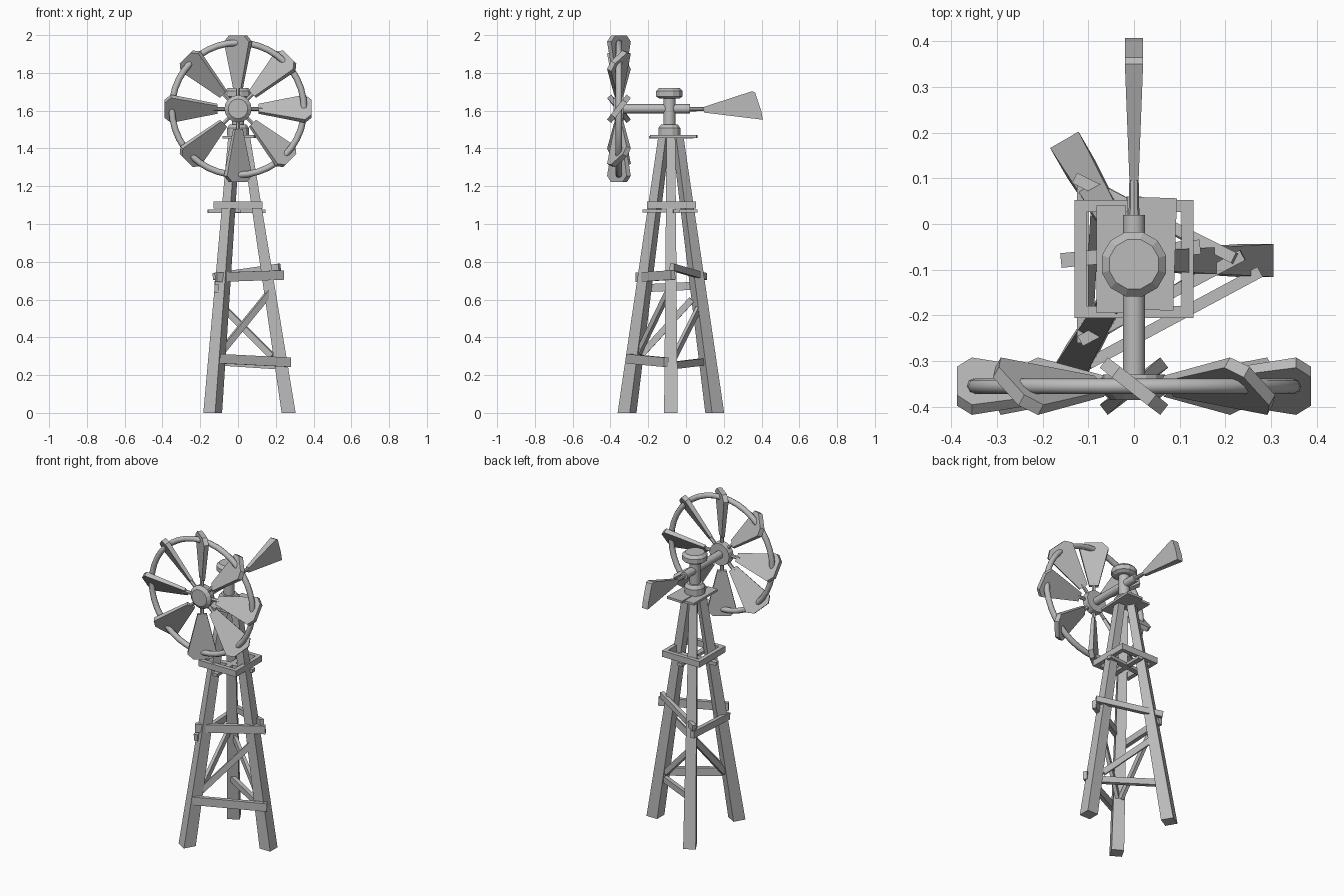
import bpy, bmesh, math
from mathutils import Vector as V

if "Cube" in bpy.data.objects:
    bpy.data.objects.remove(bpy.data.objects["Cube"])

grey = bpy.data.materials.new("weathered grey")
grey.diffuse_color = (0.5, 0.5, 0.5, 1)
grey.use_nodes = True
grey.node_tree.nodes["Principled BSDF"].inputs["Base Color"].default_value = grey.diffuse_color

CY = -0.08                      # tower axis in y
HUB = V((0, -0.355, 1.61))      # wheel centre


def loft(name, loops, smooth=False):
    """Skin matching closed loops and cap both ends."""
    bm = bmesh.new()
    rings = [[bm.verts.new(p) for p in loop] for loop in loops]
    n = len(rings[0])
    for a, b in zip(rings, rings[1:]):
        for i in range(n):
            j = (i + 1) % n
            bm.faces.new((a[i], a[j], b[j], b[i]))
    bm.faces.new(rings[0])
    bm.faces.new(rings[-1])
    bmesh.ops.recalc_face_normals(bm, faces=bm.faces)
    me = bpy.data.meshes.new(name)
    bm.to_mesh(me)
    bm.free()
    me.materials.append(grey)
    ob = bpy.data.objects.new(name, me)
    bpy.context.collection.objects.link(ob)
    if smooth:
        bpy.ops.object.select_all(action='DESELECT')
        ob.select_set(True)
        bpy.context.view_layer.objects.active = ob
        bpy.ops.object.shade_smooth_by_angle(angle=math.radians(40))
    return ob


def rect(c, u, v, w, h):
    return [c + u * (w / 2 * a) + v * (h / 2 * b)
            for a, b in ((-1, -1), (1, -1), (1, 1), (-1, 1))]


def beam(name, p, q, w, h):
    """Box from p to q, w wide sideways and h tall."""
    p, q = V(p), V(q)
    d = (q - p).normalized()
    u = d.cross(V((0, 0, 1))).normalized()
    v = u.cross(d)
    return loft(name, [rect(p, u, v, w, h), rect(q, u, v, w, h)])


def turned(name, base, axis, profile, sides=12, smooth=False):
    """Revolve (distance, radius) pairs about an axis."""
    axis = V(axis)
    u = axis.orthogonal().normalized()
    v = axis.cross(u)
    step = math.tau / sides
    return loft(name, [[V(base) + axis * d + (u * math.cos(i * step) + v * math.sin(i * step)) * r
                        for i in range(sides)] for d, r in profile], smooth)


# three tapered legs leaning to the axis
for i in range(3):
    a = i * math.tau / 3
    u, v = V((math.cos(a), math.sin(a), 0)), V((-math.sin(a), math.cos(a), 0))
    axis = V((0, CY, 0))
    loft(f"leg_{i + 1}", [rect(axis + u * 0.268, u, v, 0.074, 0.072),
                          rect(axis + u * 0.042 + V((0, 0, 1.456)), u, v, 0.046, 0.046)])

# lower and middle rails, slightly crooked
beam("lower_front_rail", (-0.10, -0.306, 0.287), (0.275, -0.105, 0.268), 0.025, 0.05)
beam("lower_back_rail", (-0.10, 0.09, 0.27), (0.24, -0.095, 0.248), 0.025, 0.038)
beam("middle_front_rail", (-0.117, -0.256, 0.718), (0.238, -0.068, 0.73), 0.025, 0.05)
beam("middle_back_rail", (-0.128, 0.10, 0.722), (0.22, -0.075, 0.772), 0.025, 0.036)
beam("middle_left_rail", (-0.112, -0.26, 0.658), (-0.112, 0.10, 0.676), 0.025, 0.042)

# diagonal braces
beam("front_brace", (-0.09, -0.25, 0.32), (0.17, -0.095, 0.64), 0.02, 0.034)
beam("back_brace", (-0.08, 0.07, 0.56), (0.18, -0.06, 0.30), 0.02, 0.034)
beam("left_brace", (-0.10, -0.235, 0.31), (-0.085, 0.03, 0.60), 0.02, 0.034)

# square collar with two crossed supports
for s in (-1, 1):
    beam("collar_side", (s * 0.117, -0.206, 1.1), (s * 0.117, 0.052, 1.1), 0.026, 0.038)
    beam("collar_end", (-0.13, -0.077 + s * 0.116, 1.1), (0.13, -0.077 + s * 0.116, 1.1), 0.026, 0.038)
beam("collar_support_across", (-0.16, -0.08, 1.068), (0.145, -0.05, 1.068), 0.032, 0.02)
beam("collar_support_along", (0, -0.23, 1.069), (0, 0.06, 1.069), 0.032, 0.018)

# top platform of two planks
beam("platform_plank_left", (-0.05, -0.195, 1.46), (-0.05, 0.04, 1.46), 0.064, 0.014)
beam("platform_plank_right", (0.032, -0.188, 1.463), (0.04, 0.058, 1.463), 0.108, 0.014)

# pivot post with its caps
turned("pivot_base", (0, CY - 0.008, 1.468), (0, 0, 1), [(0, 0.06), (0.04, 0.06), (0.06, 0.045)])
turned("pivot_post", (0, CY - 0.008, 1.52), (0, 0, 1), [(0, 0.032), (0.16, 0.032)], 16, True)
turned("pivot_cap", (0, CY - 0.008, 1.664), (0, 0, 1),
       [(0, 0.055), (0.012, 0.073), (0.04, 0.073), (0.057, 0.056)])

# shaft, tail rod and tail vane
turned("shaft", (0, -0.345, 1.61), (0, 1, 0), [(0, 0.024), (0.365, 0.024)], 16, True)
turned("tail_rod", (0, 0.01, 1.608), (0, 1, 0), [(0, 0.012), (0.1, 0.01)], 8, True)
vane = [(0.095, 1.59, 0.010), (0.407, 1.552, 0.02), (0.398, 1.60, 0.02),
        (0.365, 1.697, 0.02), (0.35, 1.703, 0.02), (0.095, 1.62, 0.010)]
loft("tail_vane", [[V((s * w, y, z)) for y, z, w in vane] for s in (-1, 1)])

# hub with a stepped front
turned("hub", HUB + V((0, 0.025, 0)), (0, -1, 0), [(0, 0.068), (0.038, 0.072), (0.055, 0.052)], 16)

# eight pitched blades on spokes
pitch = math.radians(38)
outline = [(0.108, -0.026), (0.355, -0.084), (0.388, -0.05),
           (0.388, 0.05), (0.355, 0.084), (0.108, 0.026)]
for i in range(8):
    a = i * math.tau / 8
    r = V((math.sin(a), 0, math.cos(a)))
    t = V((math.cos(a), 0, -math.sin(a)))
    w = t * math.cos(pitch) + V((0, -math.sin(pitch), 0))
    n = r.cross(w)
    loft(f"blade_{i + 1}", [[HUB + r * d + w * k + n * (s * (0.007 + 0.02 * d))
                             for d, k in outline] for s in (-1, 1)])
    turned(f"spoke_{i + 1}", HUB + r * 0.05, r, [(0, 0.011), (0.08, 0.011)], 6)

# round rim through the blades
bpy.ops.mesh.primitive_torus_add(major_radius=0.35, minor_radius=0.017, major_segments=40,
                                 minor_segments=8, location=HUB, rotation=(math.pi / 2, 0, 0))
rim = bpy.context.object
rim.name = "wheel_rim"
rim.data.materials.append(grey)
bpy.ops.object.shade_smooth_by_angle(angle=math.radians(50))
